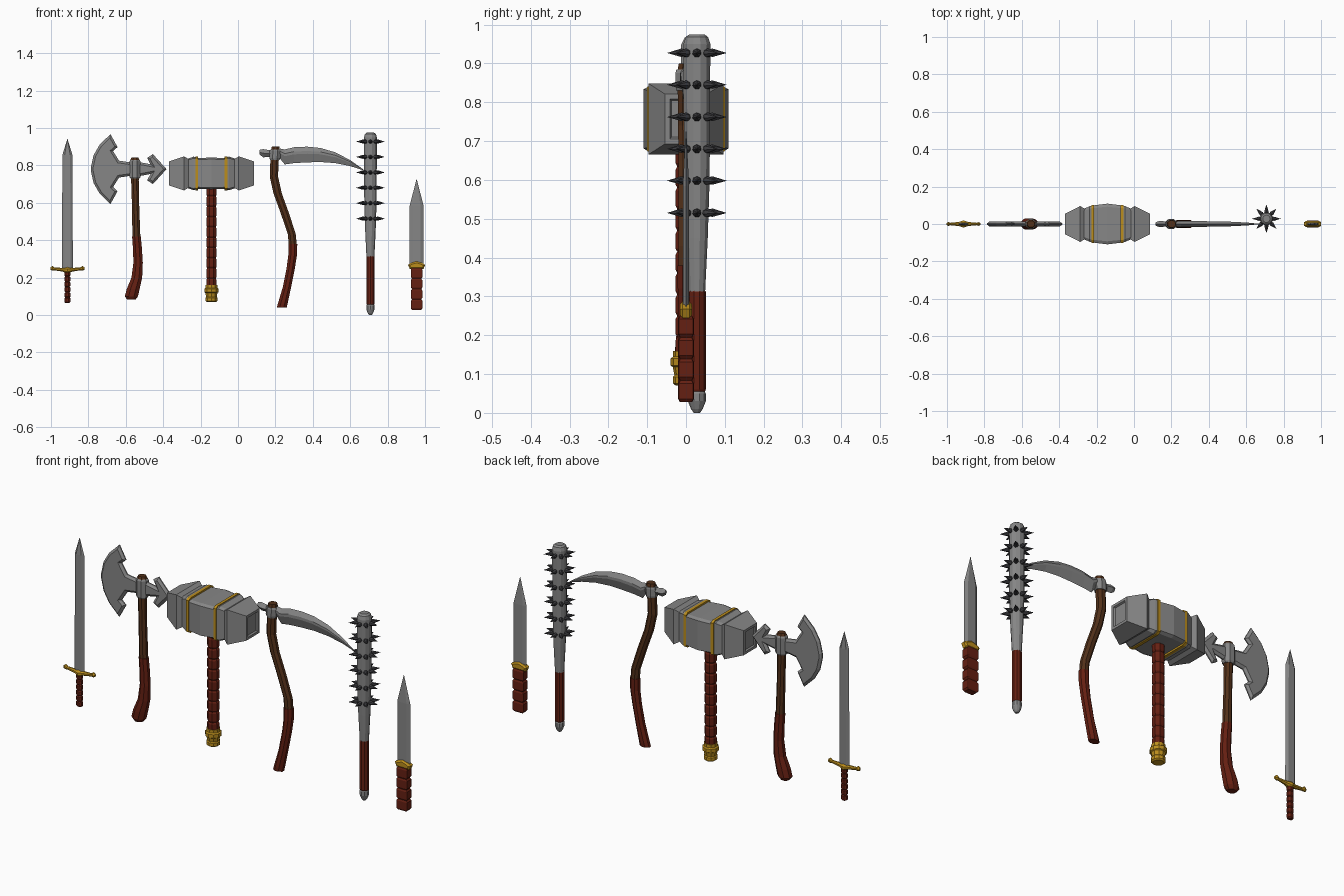
import bpy, bmesh, math
from mathutils import Matrix, Vector

if "Cube" in bpy.data.objects:
    bpy.data.objects.remove(bpy.data.objects["Cube"])


def material(name, rgb):
    m = bpy.data.materials.new(name)
    m.diffuse_color = (*rgb, 1)
    m.use_nodes = True
    m.node_tree.nodes["Principled BSDF"].inputs["Base Color"].default_value = m.diffuse_color
    return m


RED = material("leather red", (0.13, 0.014, 0.006))
BROWN = material("wood brown", (0.085, 0.03, 0.01))
GOLD = material("gold", (0.5, 0.27, 0.012))
DARK = material("dark iron", (0.045, 0.045, 0.05))
STEEL = material("steel", (0.24, 0.24, 0.24))

SQUARE = [(-1, -1), (1, -1), (1, 1), (-1, 1)]
CHAMFER = [(-1, -.9), (-.85, -1), (.85, -1), (1, -.9), (1, .9), (.85, 1), (-.85, 1), (-1, .9)]
DIAMOND = [(-1, 0), (0, -1), (1, 0), (0, 1)]
HEX = [(-1, 0), (-.55, -1), (.55, -1), (1, 0), (.55, 1), (-.55, 1)]


def ngon(n):
    return [(math.cos(2 * math.pi * (i + .5) / n), math.sin(2 * math.pi * (i + .5) / n)) for i in range(n)]


def finish(name, bm, mat):
    bmesh.ops.recalc_face_normals(bm, faces=bm.faces)
    me = bpy.data.meshes.new(name)
    bm.to_mesh(me)
    bm.free()
    me.materials.append(mat)
    ob = bpy.data.objects.new(name, me)
    bpy.context.collection.objects.link(ob)
    return ob


def loft(name, rings, shape, mat, axis="z"):
    """Skin sections (t, centre u, centre v, half u, half v); (u, v) is (x, y) on z or (y, z) on x."""
    bm = bmesh.new()
    loops = []
    for t, cu, cv, ru, rv in rings:
        pts = [(cu + ru * a, cv + rv * b) for a, b in shape]
        loops.append([bm.verts.new((u, v, t) if axis == "z" else (t, u, v)) for u, v in pts])
    n = len(shape)
    for lo, hi in zip(loops, loops[1:]):
        for i in range(n):
            bm.faces.new((lo[i], lo[(i + 1) % n], hi[(i + 1) % n], hi[i]))
    bm.faces.new(loops[0])
    bm.faces.new(loops[-1])
    return finish(name, bm, mat)


def plate(name, outline, edge, half, inset, mat):
    """Flat XZ outline with bevelled faces on both sides."""
    bm = bmesh.new()
    sides = [[bm.verts.new((x, y, z)) for x, z in outline] for y in (-edge, edge)]
    faces = [bm.faces.new(s) for s in sides]
    n = len(outline)
    for i in range(n):
        j = (i + 1) % n
        bm.faces.new((sides[0][i], sides[0][j], sides[1][j], sides[1][i]))
    bmesh.ops.recalc_face_normals(bm, faces=bm.faces)
    for f, y in zip(faces, (-half, half)):
        bmesh.ops.inset_region(bm, faces=[f], thickness=inset, use_even_offset=True)
        for v in f.verts:
            v.co.y = y
    return finish(name, bm, mat)


def wrapped_grip(name, x, z0, z1, count, rx, ry, shape, dip):
    """Grip made of stacked, rounded wraps."""
    p = (z1 - z0) / count
    rings = []
    for i in range(count):
        for f, k in ((0, dip), (.15, 1), (.85, 1), (1, dip)):
            if f or i == 0:
                rings.append((z0 + (i + f) * p, x, 0, rx * k, ry * k))
    return loft(name, rings, shape, RED)


# Sword
X = -.912
loft("sword_blade", [(.24, X, 0, .029, .008), (.855, X, 0, .027, .008), (.94, X, 0, .001, .001)], HEX, STEEL)
loft("sword_guard", [(X + s * t, 0, z, a, b) for s, t, z, a, b in
     [(-1, .09, .248, .006, .008), (-1, .08, .25, .011, .013), (-1, .068, .246, .007, .008),
      (-1, .025, .242, .012, .011), (1, 0, .238, .021, .019), (1, .025, .242, .012, .011),
      (1, .068, .246, .007, .008), (1, .08, .25, .011, .013), (1, .09, .248, .006, .008)]],
     ngon(8), GOLD, "x")
wrapped_grip("sword_grip", X, .065, .235, 6, .017, .014, ngon(8), .72)

# Axe
loft("axe_handle", [(.41, -.543, 0, .023, .021), (.6, -.548, 0, .021, .019), (.72, -.551, 0, .022, .02),
                    (.83, -.551, 0, .026, .024), (.842, -.551, 0, .02, .018)], ngon(8), BROWN)
loft("axe_grip", [(.082, -.57, 0, .024, .02), (.1, -.57, 0, .038, .032), (.14, -.56, 0, .037, .033),
                  (.2, -.541, 0, .031, .027), (.28, -.534, 0, .027, .024), (.36, -.538, 0, .026, .023),
                  (.42, -.543, 0, .025, .023)], ngon(8), RED)
AZ = .78
upper = [(-.786, .012), (-.772, .075), (-.74, .13), (-.682, .187), (-.644, .118), (-.668, .096),
         (-.636, .045), (-.575, .036), (-.52, .036), (-.468, .026), (-.486, .06), (-.455, .08)]
outline = [(x, AZ + z) for x, z in upper] + [(-.382, AZ)] + [(x, AZ - z) for x, z in reversed(upper)]
plate("axe_head", outline, .003, .013, .012, STEEL)
loft("axe_collar", [(AZ - .05, -.551, 0, .026, .024), (AZ - .042, -.551, 0, .032, .029),
                    (AZ + .042, -.551, 0, .032, .029), (AZ + .05, -.551, 0, .026, .024)], ngon(8), STEEL)

# Hammer
X, Z = -.142, .757
half = [(.095, .095, .09), (.07, .1, .082), (0, .109, .085)]
body = [(X - t, 0, Z, a, b) for t, a, b in [(.14, .076, .074)] + half]
body += [(X + t, 0, Z, a, b) for t, a, b in reversed([(.14, .076, .074)] + half[:-1])]
loft("hammer_body", body, CHAMFER, STEEL, "x")
for s, side in ((-1, "left"), (1, "right")):
    # flared end with a sunken striking face
    loft("hammer_end_" + side, [(X + s * t, 0, Z, a, b) for t, a, b in
         [(.118, .08, .074), (.146, .096, .091), (.228, .054, .064), (.228, .041, .051), (.22, .037, .047)]],
         SQUARE, STEEL, "x")
    loft("hammer_band_" + side, [(X + s * t, 0, Z, .101, .091) for t in (.071, .086)], CHAMFER, GOLD, "x")
wrapped_grip("hammer_grip", X, .14, .69, 10, .03, .029, ngon(8), .84)
loft("hammer_pommel", [(z, X, 0, r, r) for z, r in
     [(.07, .026), (.076, .034), (.092, .034), (.097, .03), (.118, .034), (.122, .04), (.14, .04),
      (.145, .033), (.16, .033)]], ngon(10), GOLD)

# Scythe
loft("scythe_handle", [(.37, .293, 0, .023, .021), (.43, .288, 0, .023, .021), (.54, .252, 0, .024, .021),
                       (.65, .212, 0, .024, .021), (.74, .192, 0, .024, .022), (.82, .195, 0, .024, .023),
                       (.88, .2, 0, .026, .024), (.9, .201, 0, .022, .02)], ngon(8), BROWN)
loft("scythe_grip", [(.04, .234, 0, .029, .02), (.06, .239, 0, .028, .022), (.15, .262, 0, .024, .022),
                     (.25, .282, 0, .024, .022), (.32, .292, 0, .025, .023), (.38, .293, 0, .026, .023)],
     ngon(8), RED)
BLADE = [(0, 1), (-1, .45), (-1, .1), (0, -1), (1, .1), (1, .45)]
loft("scythe_blade", [(x, 0, (t + b) / 2, w, (t - b) / 2) for x, t, b, w in
     [(.225, .89, .835, .014), (.25, .885, .805, .016), (.3, .897, .812, .016), (.37, .9, .816, .015),
      (.44, .893, .818, .014), (.52, .87, .812, .012), (.6, .828, .796, .008), (.672, .777, .773, .001)]],
     BLADE, STEEL, "x")
loft("scythe_butt", [(.116, 0, .87, .009, .013), (.135, 0, .865, .016, .022), (.17, 0, .863, .014, .018),
                     (.235, 0, .863, .014, .022)], DIAMOND, STEEL, "x")
loft("scythe_collar", [(.83, .197, 0, .028, .027), (.84, .197, 0, .032, .029), (.876, .199, 0, .032, .029),
                       (.884, .199, 0, .028, .027)], ngon(8), STEEL)

# Spiked club
X, Y = .708, .028
loft("club_body", [(z, X, Y, r, r) for z, r in
     [(.31, .022), (.45, .029), (.6, .034), (.95, .036), (.968, .03), (.975, .02)]], ngon(12), STEEL)
loft("club_grip", [(z, X, Y, r, r) for z, r in [(.055, .021), (.06, .023), (.312, .023), (.317, .02)]], ngon(10), RED)
loft("club_knob", [(z, X, Y, r, r) for z, r in
     [(0, .008), (.01, .015), (.03, .023), (.05, .023), (.06, .018)]], ngon(10), STEEL)
bm = bmesh.new()
for z in (.515, .598, .68, .762, .845, .927):
    for i in range(8):
        d = Vector((math.cos(i * math.pi / 4), math.sin(i * math.pi / 4), 0))
        turn = d.to_track_quat("Z", "Y").to_matrix().to_4x4()
        for r1, r2, a, b in ((.008, .0115, .026, .04), (.0115, 0, .04, .077)):
            place = Matrix.Translation(Vector((X, Y, z)) + d * (a + b) / 2)
            bmesh.ops.create_cone(bm, cap_ends=True, segments=7, radius1=r1, radius2=r2,
                                  depth=b - a, matrix=place @ turn)
finish("club_spikes", bm, DARK)

# Short knife
X = .955
loft("knife_blade", [(.26, X, 0, .037, .008), (.585, X, 0, .037, .008), (.725, X, 0, .001, .001)], HEX, STEEL)
plate("knife_guard", [(X - .036, .245), (X + .036, .245), (X + .046, .268), (X + .03, .278), (X, .287),
                      (X - .03, .278), (X - .046, .268)], .009, .016, .008, GOLD)
wrapped_grip("knife_grip", X, .028, .25, 4, .031, .02, CHAMFER, .8)
